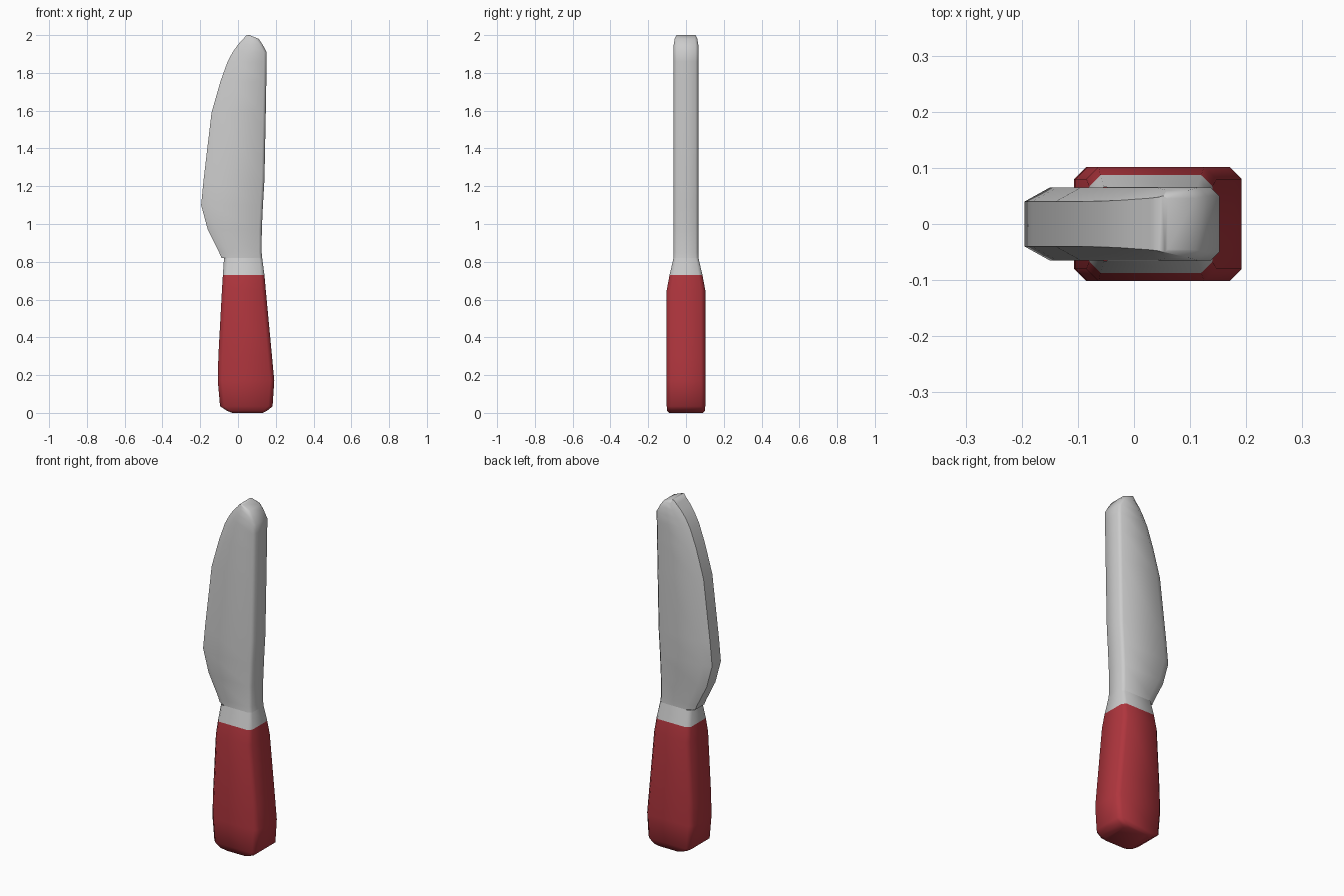
import bpy, bmesh, math


def material(name, rgb):
    m = bpy.data.materials.new(name)
    m.diffuse_color = (*rgb, 1)
    return m


def loft(name, sections, mat, cap_start, cap_end, angle):
    """Loft octagonal rings: z, left x, right x, half depth, left edge half depth,
    left bevel width, right chamfer."""
    bm = bmesh.new()
    rings = []
    for z, xl, xr, hy, e, b, c in sections:
        side = [(xl, e), (xl + b, hy), (xr - c, hy), (xr, hy - c)]
        pts = side + [(x, -y) for x, y in reversed(side)]
        rings.append([bm.verts.new((x, y, z)) for x, y in pts])
    for a, b in zip(rings, rings[1:]):
        for i in range(8):
            j = (i + 1) % 8
            bm.faces.new((a[i], a[j], b[j], b[i]))
    if cap_start:
        bm.faces.new(rings[0])
    if cap_end:
        bm.faces.new(rings[-1])
    bmesh.ops.recalc_face_normals(bm, faces=bm.faces)
    me = bpy.data.meshes.new(name)
    bm.to_mesh(me)
    bm.free()
    me.materials.append(mat)
    ob = bpy.data.objects.new(name, me)
    bpy.context.collection.objects.link(ob)
    bpy.ops.object.select_all(action='DESELECT')
    ob.select_set(True)
    bpy.context.view_layer.objects.active = ob
    bpy.ops.object.shade_smooth_by_angle(angle=math.radians(angle))
    return ob


red = material("handle red", (0.43, 0.036, 0.047))
grey = material("blade grey", (0.6, 0.6, 0.6))

# Handle: rounded bottom, tapering up to the collar
loft("handle", [
    (0.00, -0.030, 0.130, 0.090, 0.070, 0.020, 0.020),
    (0.012, -0.060, 0.155, 0.100, 0.080, 0.020, 0.020),
    (0.035, -0.095, 0.183, 0.102, 0.080, 0.022, 0.022),
    (0.17, -0.107, 0.192, 0.102, 0.080, 0.022, 0.022),
    (0.30, -0.104, 0.180, 0.102, 0.080, 0.022, 0.022),
    (0.65, -0.085, 0.147, 0.102, 0.080, 0.022, 0.022),
    (0.73, -0.080, 0.140, 0.087, 0.067, 0.020, 0.020),
], red, True, False, 50)

# Neck between the handle and the blade
loft("neck", [
    (0.73, -0.080, 0.140, 0.087, 0.067, 0.020, 0.020),
    (0.82, -0.074, 0.128, 0.066, 0.046, 0.020, 0.015),
], grey, False, False, 50)

# Blade: curved bevelled cutting edge on the left, straight spine on the right
loft("blade", [
    (0.82, -0.087, 0.128, 0.066, 0.042, 0.045, 0.015),
    (0.85, -0.100, 0.125, 0.065, 0.041, 0.045, 0.015),
    (0.97, -0.160, 0.126, 0.065, 0.040, 0.045, 0.015),
    (1.10, -0.195, 0.132, 0.065, 0.040, 0.045, 0.015),
    (1.235, -0.182, 0.140, 0.065, 0.040, 0.045, 0.015),
    (1.59, -0.140, 0.147, 0.065, 0.040, 0.045, 0.015),
    (1.755, -0.093, 0.150, 0.065, 0.040, 0.045, 0.015),
    (1.86, -0.055, 0.152, 0.065, 0.041, 0.045, 0.015),
    (1.91, -0.028, 0.152, 0.065, 0.042, 0.045, 0.015),
    (1.95, 0.000, 0.130, 0.065, 0.044, 0.040, 0.015),
    (1.98, 0.028, 0.110, 0.060, 0.046, 0.030, 0.014),
    (2.00, 0.045, 0.060, 0.050, 0.048, 0.005, 0.005),
], grey, True, True, 50)
